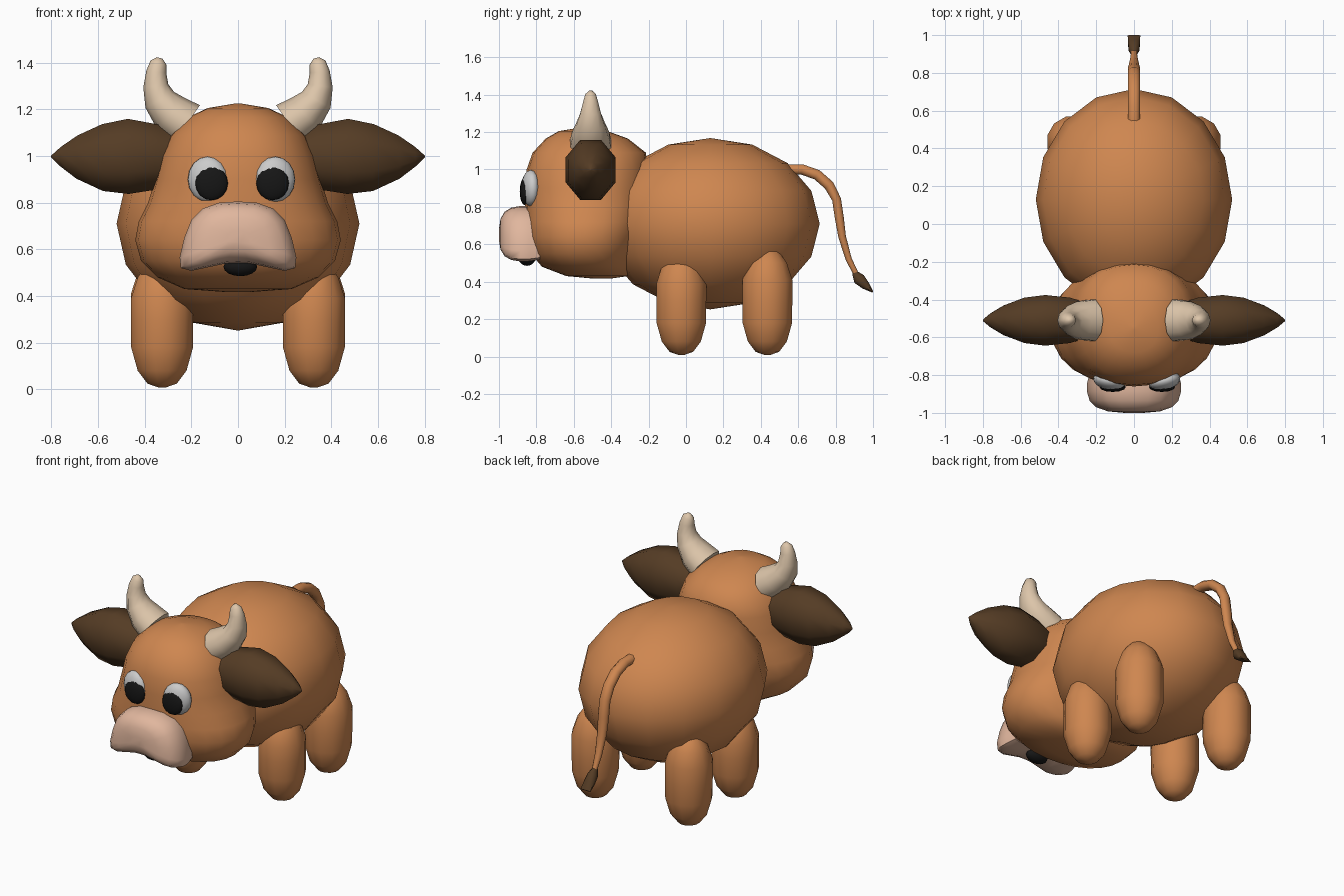
import bpy, bmesh, math
from mathutils import Vector

if "Cube" in bpy.data.objects:
    bpy.data.objects.remove(bpy.data.objects["Cube"])


def material(name, r, g, b):
    m = bpy.data.materials.new(name)
    m.diffuse_color = (r, g, b, 1)
    m.use_nodes = True
    m.node_tree.nodes["Principled BSDF"].inputs["Base Color"].default_value = m.diffuse_color
    return m


BROWN = material("hide", 0.62, 0.24, 0.08)
DARK = material("dark_hide", 0.09, 0.045, 0.018)
CREAM = material("horn", 0.72, 0.56, 0.40)
PINK = material("muzzle", 0.75, 0.47, 0.34)
WHITE = material("eye_white", 0.72, 0.72, 0.72)
BLACK = material("black", 0.008, 0.008, 0.008)
NOSTRIL = material("nostril", 0.18, 0.11, 0.08)


def finish(ob, mat, angle=60):
    ob.data.materials.append(mat)
    bpy.ops.object.select_all(action='DESELECT')
    ob.select_set(True)
    bpy.context.view_layer.objects.active = ob
    bpy.ops.object.shade_smooth_by_angle(angle=math.radians(angle))
    return ob


def loft(name, rings, mat, angle=60):
    """Skin equal-length rings of points, closing both ends."""
    bm = bmesh.new()
    vr = [[bm.verts.new(p) for p in ring] for ring in rings]
    n = len(vr[0])
    for a, b in zip(vr, vr[1:]):
        for i in range(n):
            j = (i + 1) % n
            bm.faces.new((a[i], a[j], b[j], b[i]))
    bm.faces.new(vr[0][::-1])
    bm.faces.new(vr[-1])
    bmesh.ops.recalc_face_normals(bm, faces=bm.faces)
    me = bpy.data.meshes.new(name)
    bm.to_mesh(me)
    bm.free()
    ob = bpy.data.objects.new(name, me)
    bpy.context.collection.objects.link(ob)
    return finish(ob, mat, angle)


def tube(name, path, radii, side, mat, n=8):
    """Sweep an ellipse (side radius, other radius) along a planar path."""
    pts = [Vector(p) for p in path]
    side = Vector(side)
    rings = []
    for k, p in enumerate(pts):
        t = (pts[min(k + 1, len(pts) - 1)] - pts[max(k - 1, 0)]).normalized()
        other = t.cross(side)
        a, b = radii[k]
        rings.append([p + side * a * math.cos(u) + other * b * math.sin(u)
                      for u in (2 * math.pi * (i + 0.5) / n for i in range(n))])
    return loft(name, rings, mat)


def ball(name, loc, size, mat, seg=16, rings=8, rot=(0, 0, 0)):
    bpy.ops.mesh.primitive_uv_sphere_add(segments=seg, ring_count=rings, location=loc, rotation=rot)
    ob = bpy.context.object
    ob.name = name
    ob.scale = size
    return finish(ob, mat)


# Body
ball("body", (0, 0.13, 0.71), (0.52, 0.585, 0.458), BROWN)

# Head: stacked horizontal rings (z, half width, front y, back y)
head = [(1.225, 0.01, -0.56, -0.54), (1.205, 0.13, -0.68, -0.42), (1.165, 0.215, -0.75, -0.31),
        (1.09, 0.29, -0.82, -0.215), (1.0, 0.33, -0.852, -0.2), (0.9, 0.355, -0.86, -0.2),
        (0.8, 0.385, -0.86, -0.2), (0.72, 0.425, -0.86, -0.21), (0.64, 0.44, -0.855, -0.23),
        (0.55, 0.415, -0.83, -0.26), (0.48, 0.345, -0.77, -0.29), (0.43, 0.23, -0.64, -0.31),
        (0.417, 0.05, -0.5, -0.4)]
rings = []
for z, rx, y0, y1 in head:
    ring = []
    for i in range(24):
        u = 2 * math.pi * i / 24
        c, s = math.cos(u), math.sin(u)
        c, s = (math.copysign(abs(v) ** 0.9, v) for v in (c, s))
        ring.append((rx * c, (y0 + y1) / 2 + (y1 - y0) / 2 * s, z))
    rings.append(ring)
loft("head", rings, BROWN)

# Muzzle: rounded trapezoid outline domed towards the front
half = [(0, 0.805), (0.08, 0.80), (0.15, 0.775), (0.20, 0.725), (0.23, 0.65), (0.25, 0.565),
        (0.245, 0.52), (0.20, 0.508), (0.12, 0.525), (0.05, 0.54), (0, 0.542)]
outline = half + [(-x, z) for x, z in half[-2:0:-1]]
rings = []
for y, f in ((-0.78, 0.93), (-0.84, 0.99), (-0.885, 1.0), (-0.935, 0.94), (-0.97, 0.8),
             (-0.992, 0.55), (-1.0, 0.2)):
    rings.append([(x * f, y, 0.65 + (z - 0.65) * f) for x, z in outline])
loft("muzzle", rings, PINK)
ball("mouth", (0.01, -0.85, 0.525), (0.072, 0.045, 0.04), BLACK, 12)

for s, side in ((1, "left"), (-1, "right")):
    # Nostrils
    ball(side + "_nostril", (s * 0.1, -0.974, 0.63), (0.038, 0.018, 0.055), NOSTRIL, 12)
    # Eyes
    ex = 0.16 if s > 0 else -0.13
    px = 0.148 if s > 0 else -0.113
    ball(side + "_eye", (ex, -0.83, 0.9), (0.087, 0.05, 0.097), WHITE, rot=(0, 0, s * 0.2))
    ball(side + "_pupil", (px, -0.863, 0.883), (0.07, 0.026, 0.073), BLACK, 12)
    # Horns
    tube(side + "_horn",
         [(s * x, -0.51, z) for x, z in ((0.22, 1.135), (0.285, 1.18), (0.335, 1.24), (0.352, 1.3),
                                         (0.350, 1.36), (0.341, 1.4), (0.336, 1.42))],
         [(0.115, 0.10), (0.105, 0.09), (0.08, 0.07), (0.058, 0.054), (0.042, 0.043),
          (0.03, 0.035), (0.01, 0.012)], (0, 1, 0), CREAM, 10)
    # Ears
    tube(side + "_ear",
         [(s * x, -0.51, z) for x, z in ((0.22, 0.99), (0.34, 0.995), (0.47, 0.998), (0.58, 0.993),
                                         (0.69, 0.995), (0.76, 0.997), (0.80, 0.998))],
         [(0.09, 0.1), (0.13, 0.15), (0.145, 0.174), (0.13, 0.155), (0.085, 0.1),
          (0.04, 0.045), (0.004, 0.004)], (0, 1, 0), DARK)
    # Legs: rounded capsules
    for y, top, part in ((-0.025, 0.56, "front"), (0.435, 0.58, "back")):
        prof = [(0.008, 0.015), (0.025, 0.065), (0.08, 0.108), (0.18, 0.137), (0.3, 0.138),
                (top - 0.17, 0.138), (top - 0.08, 0.108), (top - 0.02, 0.065), (top, 0.015)]
        tube(f"{part}_{side}_leg", [(s * 0.325, y, z) for z, r in prof],
             [(r, r) for z, r in prof], (1, 0, 0), BROWN, 12)

# Tail and its tuft
tail = [(0.54, 1.0), (0.62, 1.0), (0.7, 0.972), (0.765, 0.915), (0.805, 0.84), (0.82, 0.74),
        (0.835, 0.64), (0.87, 0.52), (0.915, 0.43)]
tube("tail", [(0, y, z) for y, z in tail],
     [(0.034, 0.03)] * 4 + [(0.034, 0.026)] * 2 + [(0.03, 0.022), (0.022, 0.018), (0.015, 0.015)],
     (1, 0, 0), BROWN)
tube("tail_tuft", [(0, 0.9, 0.45), (0, 0.925, 0.415), (0, 0.96, 0.38), (0, 0.998, 0.345)],
     [(0.015, 0.015), (0.03, 0.035), (0.035, 0.025), (0.036, 0.004)], (1, 0, 0), DARK)
